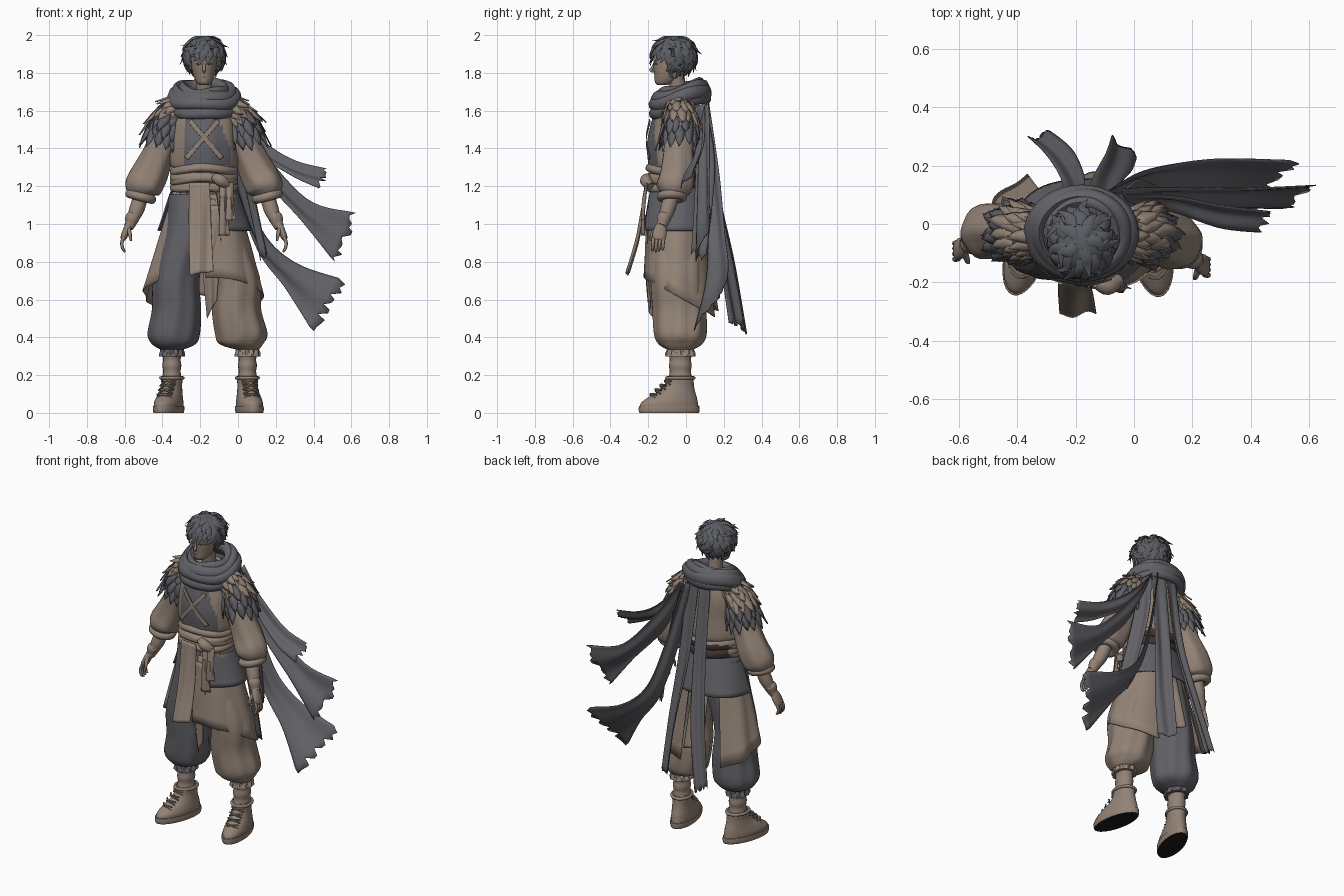
import bpy, bmesh, random
from math import sin, cos, pi, radians
from mathutils import Vector, Matrix

random.seed(4)
if "Cube" in bpy.data.objects:
    bpy.data.objects.remove(bpy.data.objects["Cube"])


def material(name, rgb):
    m = bpy.data.materials.new(name)
    m.use_nodes = True
    m.diffuse_color = (*rgb, 1)
    m.node_tree.nodes["Principled BSDF"].inputs["Base Color"].default_value = (*rgb, 1)
    return m


TAN = material("tan cloth", (.29, .225, .18))
SKIN = material("skin", (.28, .215, .17))
GREY = material("grey cloth", (.12, .12, .135))
HAIR = material("dark hair", (.105, .11, .125))
BLACK = material("black sole", (.012, .011, .011))
BROWN = material("dark brown belt", (.05, .035, .03))
CX = -.18  # centre line of the body


def finish(name, bm, mat, angle=50, thick=0):
    bmesh.ops.recalc_face_normals(bm, faces=bm.faces)
    me = bpy.data.meshes.new(name)
    bm.to_mesh(me)
    bm.free()
    me.materials.append(mat)
    me.shade_smooth()
    me.set_sharp_from_angle(angle=radians(angle))
    ob = bpy.data.objects.new(name, me)
    bpy.context.collection.objects.link(ob)
    if thick:
        mod = ob.modifiers.new("thickness", "SOLIDIFY")
        mod.thickness, mod.offset = thick, 0
    return ob


def paint(ob, mat, rule):
    ob.data.materials.append(mat)
    for p in ob.data.polygons:
        if rule(p.center, p.normal):
            p.material_index = len(ob.data.materials) - 1


def spline(pts, steps=4, closed=False):
    """Smooth curve through tuples of any length."""
    n, out = len(pts), []
    get = (lambda i: pts[i % n]) if closed else (lambda i: pts[min(max(i, 0), n - 1)])
    for i in range(n if closed else n - 1):
        for s in range(steps):
            t = s / steps
            out.append([b + .5 * t * (c - a + t * (2*a - 5*b + 4*c - d + t * (3*(b - c) + d - a)))
                        for a, b, c, d in zip(get(i - 1), get(i), get(i + 1), get(i + 2))])
    return out if closed else out + [list(pts[-1])]


def grid(bm, rows, wrap=False, closed=False, caps=False):
    vs = [[bm.verts.new(p) for p in row] for row in rows]
    n, m = len(vs), len(vs[0])
    for i in range(n if closed else n - 1):
        for j in range(m if wrap else m - 1):
            a, b = vs[i], vs[(i + 1) % n]
            bm.faces.new((a[j], a[(j + 1) % m], b[(j + 1) % m], b[j]))
    if caps:
        bm.faces.new(vs[0])
        bm.faces.new(vs[-1])


def sweep(bm, pts, sides=20, flat=False, ref=(1, 0, 0), closed=False, arc=None,
          folds=0, depth=0, tilt=0, steps=4):
    """Elliptical sections (x, y, z, radius, radius) along a path; flat keeps them level."""
    path = spline(pts, steps, closed)
    n, rows = len(path), []
    for i, p in enumerate(path):
        c, r1, r2 = Vector(p[:3]), p[3], p[-1]
        u, v = Vector((1, 0, 0)), Vector((0, 1, 0))
        if not flat:
            nxt = path[(i + 1) % n] if closed else path[min(i + 1, n - 1)]
            prv = path[i - 1] if closed or i else path[0]
            t = (Vector(nxt[:3]) - Vector(prv[:3])).normalized()
            u = Vector(ref)
            u = (u - t * u.dot(t)).normalized()
            v = t.cross(u)
        row, k = [], i / n
        for j in range(sides + (1 if arc else 0)):
            a = radians(arc[0] + (arc[1] - arc[0]) * j / sides) if arc else 2 * pi * j / sides
            f = 1 + depth * sin(folds * a + 3 * k) * (k if arc else sin(pi * k))
            row.append(c + u * (r1 * f * cos(a)) + v * (r2 * f * sin(a))
                       + Vector((0, 0, tilt * k * sin(a))))
        rows.append(row)
    grid(bm, rows, not arc, closed, not (closed or arc))


def body(name, pts, mat, thick=0, **kw):
    bm = bmesh.new()
    sweep(bm, pts, **kw)
    return finish(name, bm, mat, thick=thick)


def ribbon(name, a, b, mat, ragged=0, wave=.009, cols=14):
    """Cloth strip between two edge curves, with folds and an optional torn end."""
    ea, eb = spline(a, 7), spline(b, 7)
    rows, n = [], len(ea)
    for i, (p, q) in enumerate(zip(ea, eb)):
        p, q = Vector(p), Vector(q)
        along = (Vector(ea[min(i + 1, n - 1)]) - Vector(ea[max(i - 1, 0)])).normalized()
        nor = (q - p).cross(along).normalized()
        row = []
        for j in range(cols + 1):
            s = j / cols
            w = p.lerp(q, s) + nor * wave * sin(s * 2.5 * pi + 2 * i / n) * min(1, 3 * i / n)
            row.append(w + along * ragged * random.uniform(-.5, 1) if i == n - 1 else w)
        rows.append(row)
    bm = bmesh.new()
    grid(bm, rows)
    return finish(name, bm, mat, thick=.004)


def loop(name, rx, ry, z, r, tilt, mat, cy=-.04, wob=0):
    """Closed band of cloth around the body; tilt raises its back."""
    pts = [(CX + rx * cos(a), cy + ry * sin(a), z + tilt * sin(a) + wob * sin(3 * a + rx * 40), r * 1.25, r)
           for a in (2 * pi * k / 14 for k in range(14))]
    return body(name, pts, mat, closed=True, ref=(0, 0, 1), sides=12, folds=3, depth=.12)


# Torso with a grey chest panel
torso = body("tunic", [(CX, -.05, 1.17, .16, .13), (CX, -.05, 1.27, .155, .135), (CX, -.05, 1.32, .182, .15),
                       (CX, -.055, 1.43, .178, .15), (CX, -.045, 1.55, .17, .135), (CX, -.04, 1.63, .13, .115),
                       (CX, -.035, 1.69, .07, .07)], TAN, flat=True, sides=72, folds=9, depth=.015, steps=8)
paint(torso, GREY, lambda c, n: c.y < -.07 and 1.31 < c.z < 1.62 and -.28 < c.x < -.04 - .4 * max(0, c.z - 1.4))
for s in (-1, 1):
    ribbon("chest_strap", [(CX - s * .085, -.189, 1.54), (CX, -.211, 1.44), (CX + s * .085, -.196, 1.34)],
           [(CX - s * .065, -.193, 1.555), (CX + s * .02, -.211, 1.455), (CX + s * .105, -.19, 1.355)], TAN, wave=0)

# Sash, knot and jacket skirt
for k in range(4):
    sash = loop("waist_sash", .162, .145, 1.2 + .027 * k, .019, .012 * (-1) ** k, TAN, -.05, .006)
    paint(sash, BROWN, lambda c, n: c.y > .03 and c.z < 1.28)
body("sash_knot", [(-.13, -.2, 1.25, .02), (-.09, -.212, 1.23, .032), (-.05, -.19, 1.2, .02)], TAN, ref=(0, 0, 1))
for x, low in ((-.08, .94), (-.045, 1.02)):
    ribbon("sash_tail", [(x - .02, -.215, 1.22), (x - .015, -.235, 1.1), (x - .02, -.235, low)],
           [(x + .02, -.205, 1.22), (x + .025, -.22, 1.1), (x + .035, -.22, low)], TAN, wave=.006, cols=6)
body("jacket_skirt", [(CX, -.05, 1.21, .16, .14), (CX, -.045, 1.1, .2, .167), (CX, -.04, .965, .245, .195)], GREY,
     thick=.008, flat=True, arc=(-68, 185), sides=40, folds=5, depth=.02)

# Coat tails and hanging front cloth
body("left_coat_tail", [(-.15, -.04, 1.13, .13, .13), (-.15, -.04, .95, .195, .16), (-.15, -.03, .61, .28, .195)],
     TAN, thick=.006, flat=True, arc=(-95, 72), sides=40, folds=7, depth=.03, tilt=-.12)
body("right_coat_tail", [(-.19, -.03, 1.18, .15, .12), (-.195, -.025, .98, .205, .14), (-.21, 0, .63, .288, .2)],
     TAN, thick=.006, flat=True, arc=(122, 222), sides=32, folds=9, depth=.04, tilt=-.12)
ribbon("front_cloth", [(-.26, -.205, 1.22), (-.26, -.25, .95), (-.255, -.315, .73)],
       [(-.15, -.215, 1.22), (-.14, -.25, .95), (-.13, -.305, .75)], TAN)
ribbon("inner_cloth", [(-.19, -.19, 1.1), (-.19, -.2, .8), (-.165, -.18, .5)],
       [(-.08, -.2, 1.1), (-.1, -.215, .8), (-.11, -.2, .6)], TAN)
ribbon("back_tail", [(-.24, .09, 1.05), (-.24, .13, .85), (-.25, .17, .64)],
       [(-.12, .09, 1.05), (-.12, .13, .85), (-.1, .17, .6)], TAN)

# Legs and boots
for side, mat, foot, hip, knee, yaw in (("right", GREY, -.35, -.265, -.325, -17), ("left", TAN, .05, -.095, -.008, 10)):
    low = foot + (.01 if foot < 0 else -.033)
    body(side + "_trouser", [(hip, -.05, 1.16, .1, .12), (hip, -.05, .98, .12, .14), (knee, -.048, .72, .12, .137),
                             (knee, -.036, .55, .126, .138), (low, -.03, .42, .135, .136), (low, -.03, .365, .115, .115),
                             (foot, -.03, .335, .06, .07)],
         mat, flat=True, sides=48, folds=8, depth=.035, steps=6)
    body(side + "_trouser_cuff", [(foot, -.03, .35, .055, .06), (foot, -.03, .325, .058, .068), (foot, -.03, .3, .066, .076)],
         mat, flat=True, sides=40, folds=11, depth=.12, thick=.004)
    body(side + "_calf", [(foot, -.03, z, .046 + .004 * (k % 2), .056 + .004 * (k % 2))
                          for k, z in enumerate((.34, .31, .28, .25, .22, .19, .15))], TAN, flat=True)
    boot = body(side + "_boot", [(0, -.06, .03, .066, .158), (0, -.058, .055, .067, .152), (0, -.04, .085, .062, .128),
                                 (0, -.02, .11, .057, .1), (0, -.005, .145, .053, .078), (0, 0, .18, .055, .07),
                                 (0, 0, .195, .05, .06)], TAN, flat=True, sides=28)
    sole = body(side + "_sole", [(0, -.06, 0, .068, .16), (0, -.06, .015, .072, .164), (0, -.06, .036, .071, .163)],
                TAN, flat=True, sides=28, steps=2)
    paint(sole, BLACK, lambda c, n: n.z < -.6)
    bm = bmesh.new()
    for k in range(4):
        y, z = -.072 - .026 * k, .18 - .024 * k
        for s in (-1, 1):
            sweep(bm, [(-s * .04, y + .015, z - .012, .005), (0, y - .01, z - .008, .006),
                       (s * .04, y + .01, z - .03, .005)], sides=6, ref=(0, 0, 1))
    laces = finish(side + "_laces", bm, TAN)
    collar = body(side + "_boot_collar", [(.057 * cos(a), .072 * sin(a), .185, .009) for a in
                  (2 * pi * k / 12 for k in range(12))], TAN, closed=True, ref=(0, 0, 1), sides=8)
    for ob in (boot, sole, laces, collar):
        ob.data.transform(Matrix.Translation((foot, -.03, 0)) @ Matrix.Rotation(radians(yaw), 4, "Z"))

# Arms, hands and feathered shoulders
for side, s, dy in (("right", -1, 0), ("left", 1, -.055)):
    def at(x, y, z, *r):
        """Distance from the centre line; the hand of one arm is further forward."""
        return (CX + s * x, y + dy * min(1, max(0, (1.5 - z) * 2)), z, *r)
    body(side + "_sleeve", [at(.11, -.04, 1.6, .05), at(.18, -.035, 1.5, .075), at(.245, -.025, 1.36, .082),
                            at(.29, -.02, 1.26, .094), at(.326, -.03, 1.19, .094), at(.335, -.035, 1.15, .06)],
         TAN, folds=6, depth=.045, sides=28)
    body(side + "_sleeve_cuff", [at(.335 + .058 * cos(a), -.035 + .058 * sin(a), 1.145 + .015 * cos(a), .024)
                                 for a in (2 * pi * k / 10 for k in range(10))], TAN, closed=True, ref=(0, 0, 1), sides=10)
    body(side + "_forearm", [at(.33, -.035, 1.16, .038), at(.355, -.05, 1.08, .04), at(.372, -.06, 1.04, .034),
                             at(.38, -.065, 1.03, .038), at(.39, -.07, 1, .029), at(.4, -.075, .985, .026)], TAN)
    bm = bmesh.new()
    sweep(bm, [at(.395, -.075, 1, .02, .024), at(.41, -.082, .965, .02, .036), at(.425, -.088, .93, .017, .036),
               at(.43, -.09, .915, .01, .026)], sides=14)
    for k in range(4):
        y = -.117 + .018 * k
        sweep(bm, [at(.424, y, .93, .0095), at(.435, y - .003, .9, .009), at(.43, y - .005, .87, .008),
                   at(.418, y - .006, .85 + .006 * abs(k - 1), .004)], sides=8)
    sweep(bm, [at(.4, -.1, .975, .012), at(.392, -.125, .945, .01), at(.387, -.133, .91, .005)], sides=8)
    finish(side + "_hand", bm, SKIN)

    path = spline([at(.07, -.035, 1.65, .06), at(.14, -.035, 1.605, .075), at(.19, -.03, 1.54, .091),
                   at(.215, -.03, 1.46, .096)], 2)
    meshes = {TAN: bmesh.new(), GREY: bmesh.new()}
    for i, p in enumerate(path[:-1]):
        c = Vector(p[:3])
        t = (Vector(path[i + 1][:3]) - c).normalized()
        u = Vector((0, 1, 0))
        v = t.cross(u).normalized()
        for j in range(14):
            a = 2 * pi * (j + .5 * (i % 2)) / 14 + random.uniform(-.1, .1)
            out = u * cos(a) + v * sin(a)
            across = t.cross(out)
            root = c + out * p[3]
            way = (t + out * random.uniform(.08, .28)).normalized()
            size, rows = random.uniform(.095, .125), []
            for f, w in ((0, .014), (.35, .027), (.7, .019), (1, .001)):
                m = root + way * size * f
                rows.append([m - across * w, m + out * .006, m + across * w])
            # Tan upper rows give way to grey sooner on the chest side
            grid(meshes[TAN if i < (3 if out.y < -.6 else 4) else GREY], rows)
    for mat, bm in meshes.items():
        finish(side + "_shoulder_feathers", bm, mat, 30, .002)

# Scarf wound around the neck
for rx, ry, z, r, tilt in ((.155, .135, 1.63, .03, .05), (.168, .137, 1.668, .03, .038),
                           (.145, .125, 1.692, .031, .036), (.112, .105, 1.71, .026, .028)):
    loop("scarf_wrap", rx, ry, z, r, tilt, GREY, -.03, .008)

# Torn scarf tails blowing to the left
ribbon("upper_streamer", [(-.04, .1, 1.62), (.14, .1, 1.43), (.3, .07, 1.33), (.46, .05, 1.29)],
       [(-.05, .07, 1.56), (.12, .05, 1.36), (.29, -.01, 1.25), (.43, -.03, 1.19)], GREY, .03)
ribbon("middle_streamer", [(-.04, .12, 1.64), (.1, .13, 1.42), (.36, .13, 1.13), (.605, .14, 1.06)],
       [(-.05, .07, 1.6), (.1, .07, 1.28), (.34, .06, 1.01), (.505, .05, .805)], GREY, .04)
ribbon("lower_streamer", [(-.08, .12, 1.65), (.02, .18, 1.25), (.13, .21, .95), (.3, .23, .79), (.545, .225, .705)],
       [(-.1, .1, 1.63), (-.02, .11, 1.2), (.1, .12, .86), (.25, .1, .66), (.39, .04, .44)], GREY, .04)
ribbon("side_strip", [(-.05, .1, 1.64), (.01, .15, 1.3), (.11, .1, .82)],
       [(-.02, .05, 1.62), (.05, .05, 1.3), (.15, .03, .86)], GREY, .03)
ribbon("right_back_strip", [(-.24, .09, 1.67), (-.25, .15, 1.2), (-.3, .23, .8), (-.36, .29, .47)],
       [(-.17, .095, 1.67), (-.17, .16, 1.2), (-.21, .25, .8), (-.28, .315, .43)], GREY, .02)
ribbon("left_back_strip", [(-.16, .095, 1.67), (-.14, .16, 1.2), (-.1, .24, .8), (-.08, .3, .47)],
       [(-.07, .08, 1.67), (-.05, .13, 1.2), (-.01, .18, .8), (.01, .23, .47)], GREY, .02)

# Head and face
body("neck", [(CX, -.03, 1.62, .05), (CX, -.04, 1.7, .042), (CX, -.055, 1.8, .045)], SKIN)
body("head", [(CX, -.125, 1.735, .022, .025), (CX, -.112, 1.75, .04, .052), (CX, -.088, 1.79, .058, .08),
              (CX, -.075, 1.85, .067, .098), (CX, -.065, 1.92, .07, .1), (CX, -.06, 1.965, .04, .06)], SKIN, flat=True, sides=28)
body("nose", [(CX, -.165, 1.855, .007), (CX, -.176, 1.83, .008), (CX, -.186, 1.815, .009), (CX, -.168, 1.806, .006)], SKIN, sides=10)
body("mouth", [(CX - .02, -.154, 1.778, .002), (CX, -.165, 1.778, .004), (CX + .02, -.154, 1.778, .002)], SKIN, ref=(0, 0, 1), sides=8)
for s in (-1, 1):
    body("eye", [(CX + s * .014, -.171, 1.846, .002), (CX + s * .028, -.164, 1.848, .005), (CX + s * .042, -.152, 1.847, .002)],
         HAIR, ref=(0, 0, 1), sides=8)
    body("ear", [(CX + s * .066, -.06, 1.875, .008, .012), (CX + s * .074, -.055, 1.85, .009, .018),
                 (CX + s * .062, -.065, 1.815, .005, .008)], SKIN, sides=10)

# Hair: a cap with layered pointed locks
core = Vector((CX, -.062, 1.892))
bm = bmesh.new()
bmesh.ops.create_uvsphere(bm, u_segments=28, v_segments=16, radius=1)
for v in bm.verts:
    fringe = v.co.y < -.2 and v.co.z < .3
    v.co = core + Vector((v.co.x * (.07 if fringe else .105), v.co.y * (.08 if fringe else .112), v.co.z * .104))
for ring, (lift, count) in enumerate(((78, 5), (58, 10), (38, 14), (18, 17), (-2, 18), (-20, 18))):
    for j in range(count):
        az = 2 * pi * (j + .5 * (ring % 2)) / count + random.uniform(-.12, .12)
        front = -sin(az)
        if ring > 3 and front > (.2 if ring == 5 else .6):
            continue
        drop, flick = random.uniform(34, 48), random.uniform(1.12, 1.34)
        if ring == 3 and front > .8:
            drop *= .9
        pts = []
        for f, rad, w in ((0, .97, .016), (.4, 1.04, .021), (.75, 1.1, .013), (1, flick, .001)):
            e, a = radians(lift - drop * f), az + .3 * f * random.uniform(-1, 1)
            pts.append((*(core + Vector((.105 * cos(a) * cos(e), .114 * sin(a) * cos(e), .104 * sin(e))) * rad), w, w * .4))
        sweep(bm, pts, sides=6, ref=(-sin(az), cos(az), 0), steps=2)
finish("hair", bm, HAIR, 40)
